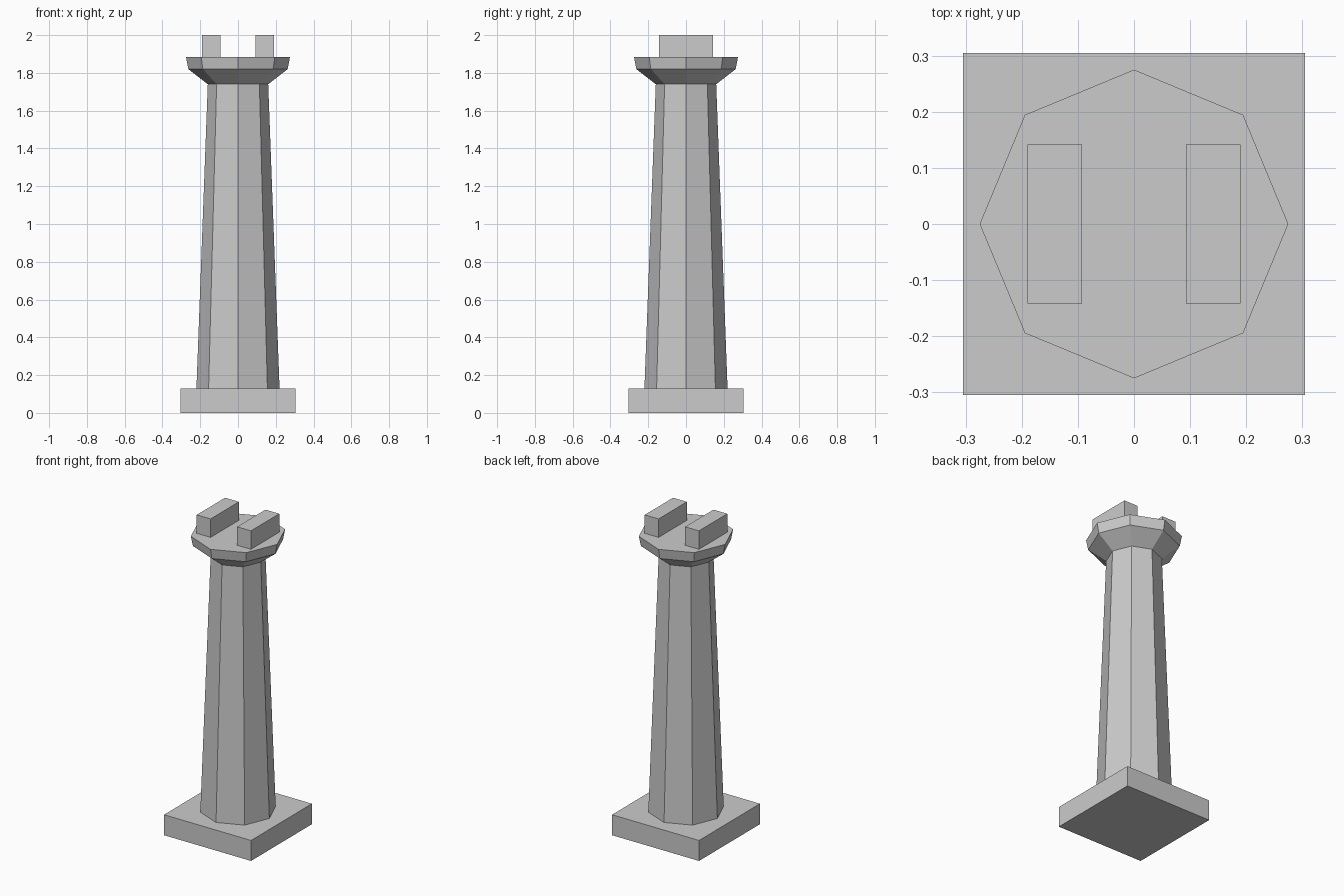
import bpy, bmesh
from math import cos, sin, tau

if "Cube" in bpy.data.objects:
    bpy.data.objects.remove(bpy.data.objects["Cube"])


def finish(name, bm):
    bmesh.ops.recalc_face_normals(bm, faces=bm.faces)
    mesh = bpy.data.meshes.new(name)
    bm.to_mesh(mesh)
    bm.free()
    obj = bpy.data.objects.new(name, mesh)
    bpy.context.collection.objects.link(obj)
    return obj


def block(name, x, y, z):
    """Box from (min, max) ranges."""
    bm = bmesh.new()
    bmesh.ops.create_cube(bm, size=1)
    for v in bm.verts:
        v.co = [lo + (c + 0.5) * (hi - lo) for c, (lo, hi) in zip(v.co, (x, y, z))]
    return finish(name, bm)


def octagonal_column(name, profile, sides=8):
    """Closed column through (radius, height) rings, corners on the axes."""
    bm = bmesh.new()
    rings = [[bm.verts.new((r * cos(tau * i / sides), r * sin(tau * i / sides), z))
              for i in range(sides)] for r, z in profile]
    for a, b in zip(rings, rings[1:]):
        for i in range(sides):
            j = (i + 1) % sides
            bm.faces.new((a[i], a[j], b[j], b[i]))
    bm.faces.new(rings[0][::-1])
    bm.faces.new(rings[-1])
    return finish(name, bm)


# Square plinth
block("plinth", (-0.305, 0.305), (-0.305, 0.305), (0, 0.13))

# Tapered shaft flaring into the capital
octagonal_column("shaft_and_capital",
                 [(0.22, 0.13), (0.16, 1.74), (0.263, 1.82), (0.275, 1.883)])

# Pair of blocks on top
for side, name in ((-1, "left_top_block"), (1, "right_top_block")):
    xs = sorted((side * 0.093, side * 0.19))
    block(name, xs, (-0.142, 0.142), (1.883, 2.0))
